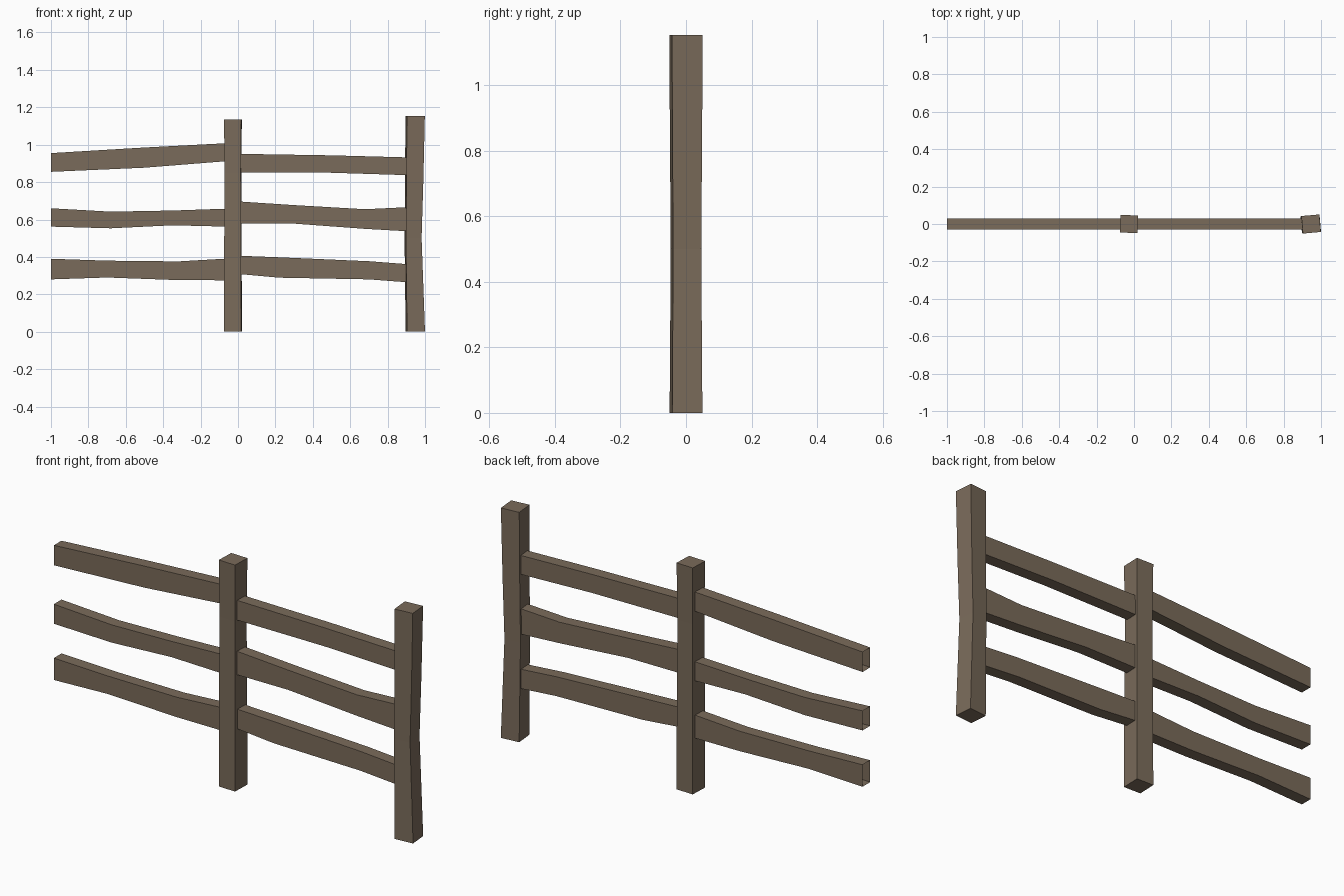
import bpy, math

if "Cube" in bpy.data.objects:
    bpy.data.objects.remove(bpy.data.objects["Cube"])

wood = bpy.data.materials.new("weathered brown wood")
wood.diffuse_color = (0.195, 0.147, 0.103, 1)
wood.use_nodes = True
wood.node_tree.nodes["Principled BSDF"].inputs["Base Color"].default_value = wood.diffuse_color


def loft(name, rings, cap_start, cap_end):
    """Join four-sided rings into a flat-shaded beam."""
    verts = [p for r in rings for p in r]
    faces = [(4*i + k, 4*i + (k + 1) % 4, 4*i + 4 + (k + 1) % 4, 4*i + 4 + k)
             for i in range(len(rings) - 1) for k in range(4)]
    if cap_start:
        faces.append((3, 2, 1, 0))
    if cap_end:
        n = len(verts)
        faces.append((n - 4, n - 3, n - 2, n - 1))
    me = bpy.data.meshes.new(name)
    me.from_pydata(verts, [], faces)
    me.materials.append(wood)
    ob = bpy.data.objects.new(name, me)
    bpy.context.collection.objects.link(ob)
    return ob


def rail(name, stations):
    """Rail running along x; each station is (x, bottom z, top z). Ends stay open."""
    h = 0.03
    loft(name, [[(x, -h, b), (x, h, b), (x, h, t), (x, -h, t)]
                for x, b, t in stations], False, False)


def post(name, turn, sections):
    """Upright post; each section is (z, centre x, half width x, half depth y)."""
    c, s = math.cos(math.radians(turn)), math.sin(math.radians(turn))
    rings = []
    for z, cx, hx, hy in sections:
        corners = [(-hx, -hy), (hx, -hy), (hx, hy), (-hx, hy)]
        rings.append([(cx + x*c - y*s, x*s + y*c, z) for x, y in corners])
    loft(name, rings, True, True)


# Posts, slightly twisted and waisted
post("middle_post", -2, [(0, -0.027, 0.046, 0.047), (0.5, -0.027, 0.045, 0.046),
                         (0.85, -0.027, 0.043, 0.044), (1.135, -0.027, 0.046, 0.047)])
post("end_post", 5, [(0, 0.948, 0.048, 0.046), (0.5, 0.936, 0.042, 0.043),
                     (0.8, 0.942, 0.045, 0.045), (1.153, 0.947, 0.048, 0.047)])

# Left rails
rail("left_top_rail", [(-1, .855, .955), (-.5, .877, .985), (-.06, .912, 1.008)])
rail("left_middle_rail", [(-1, .562, .66), (-.68, .553, .642),
                          (-.35, .569, .648), (-.06, .562, .658)])
rail("left_bottom_rail", [(-1, .28, .39), (-.7, .29, .38),
                          (-.32, .276, .376), (-.06, .275, .391)])

# Right rails
rail("right_top_rail", [(.01, .852, .951), (.5, .85, .943), (.91, .837, .932)])
rail("right_middle_rail", [(.01, .578, .696), (.3, .578, .677),
                           (.68, .55, .655), (.91, .537, .666)])
rail("right_bottom_rail", [(.01, .308, .406), (.22, .289, .398),
                           (.7, .28, .377), (.91, .264, .361)])
